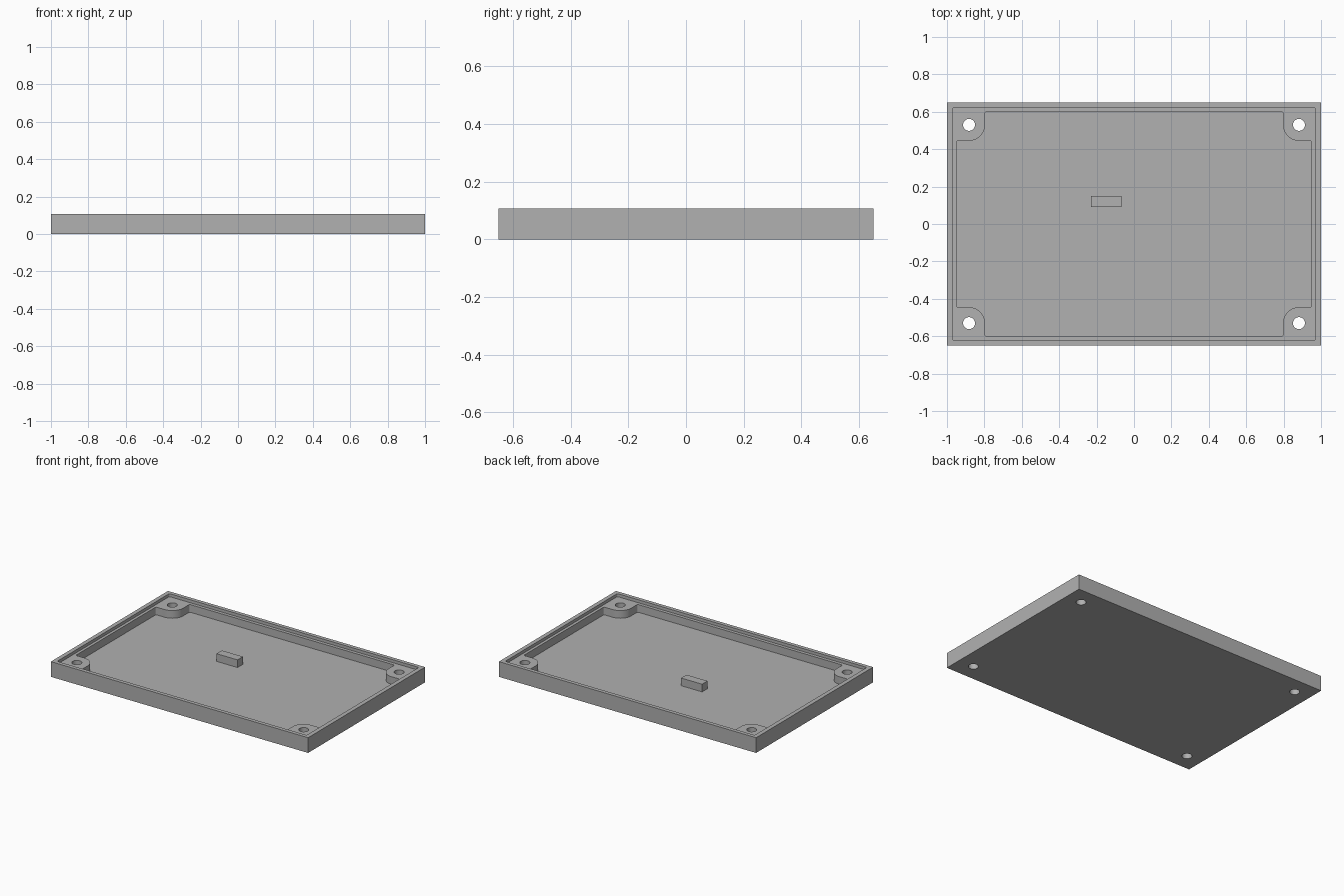
import bpy
import bmesh
from math import cos, sin, radians

if "Cube" in bpy.data.objects:
    bpy.data.objects.remove(bpy.data.objects["Cube"])

# Main sizes
HALF_X, HALF_Y, HEIGHT = 1.0, 0.65, 0.107
FLOOR, LEDGE = 0.032, 0.086
HOLE_X, HOLE_Y, HOLE_R, POST_R = 0.882, 0.53, 0.032, 0.085
FILLET = 0.01

grey = bpy.data.materials.new("plain grey")
grey.use_nodes = True
colour = (0.44, 0.44, 0.44, 1)
grey.diffuse_color = colour
grey.node_tree.nodes["Principled BSDF"].inputs["Base Color"].default_value = colour


def arc(cx, cy, r, start, end, steps):
    angles = [radians(start + (end - start) * i / steps) for i in range(steps + 1)]
    return [(cx + r * cos(a), cy + r * sin(a)) for a in angles]


def fillet(x, y):
    """Small rounded outer corner of an outline."""
    return arc(x - FILLET, y - FILLET, FILLET, 0, 90, 4)


def four_corners(quarter):
    """Repeat a quarter outline in all four quadrants, counter-clockwise."""
    outline = []
    for sx, sy in ((1, 1), (-1, 1), (-1, -1), (1, -1)):
        part = [(sx * x, sy * y) for x, y in quarter]
        outline += part if sx * sy > 0 else part[::-1]
    return outline


def prism(name, outline, bottom, top):
    bm = bmesh.new()
    face = bm.faces.new([bm.verts.new((x, y, bottom)) for x, y in outline])
    extruded = bmesh.ops.extrude_face_region(bm, geom=[face])
    verts = [v for v in extruded["geom"] if isinstance(v, bmesh.types.BMVert)]
    bmesh.ops.translate(bm, verts=verts, vec=(0, 0, top - bottom))
    bmesh.ops.recalc_face_normals(bm, faces=bm.faces)
    mesh = bpy.data.meshes.new(name)
    bm.to_mesh(mesh)
    bm.free()
    mesh.materials.append(grey)
    obj = bpy.data.objects.new(name, mesh)
    bpy.context.collection.objects.link(obj)
    return obj


# Tray body
tray = prism("tray", four_corners([(HALF_X, HALF_Y)]), 0, HEIGHT)

# Recessed lip around the rim, and pocket that leaves a post in each corner
pocket_quarter = (fillet(0.95, HOLE_Y - POST_R)
                  + arc(HOLE_X, HOLE_Y, POST_R, 270, 180, 16)
                  + fillet(HOLE_X - POST_R, 0.60))
cutters = [
    prism("lip_cutter", four_corners(fillet(0.97, 0.623)), LEDGE, HEIGHT + 0.1),
    prism("pocket_cutter", four_corners(pocket_quarter), FLOOR, HEIGHT + 0.05),
]

# Screw holes through the corner posts
for sx in (-1, 1):
    for sy in (-1, 1):
        circle = arc(sx * HOLE_X, sy * HOLE_Y, HOLE_R, 0, 360, 32)[:-1]
        cutters.append(prism("hole_cutter", circle, -0.1, HEIGHT + 0.15))

for cutter in cutters:
    cut = tray.modifiers.new(cutter.name, "BOOLEAN")
    cut.operation = "DIFFERENCE"
    cut.solver = "EXACT"
    cut.object = cutter

# Bake the cuts so the helpers can be removed
bpy.context.view_layer.update()
graph = bpy.context.evaluated_depsgraph_get()
cut_mesh = bpy.data.meshes.new_from_object(tray.evaluated_get(graph))
tray.modifiers.clear()
tray.data = cut_mesh
for cutter in cutters:
    bpy.data.objects.remove(cutter)

# Small block standing on the floor
x0, x1, y0, y1 = -0.23, -0.067, 0.09, 0.15
prism("floor_block", [(x0, y0), (x1, y0), (x1, y1), (x0, y1)], FLOOR, LEDGE)

# Smooth the round walls, keep the edges sharp
bpy.ops.object.select_all(action="DESELECT")
tray.select_set(True)
bpy.context.view_layer.objects.active = tray
bpy.ops.object.shade_smooth_by_angle(angle=radians(30))
